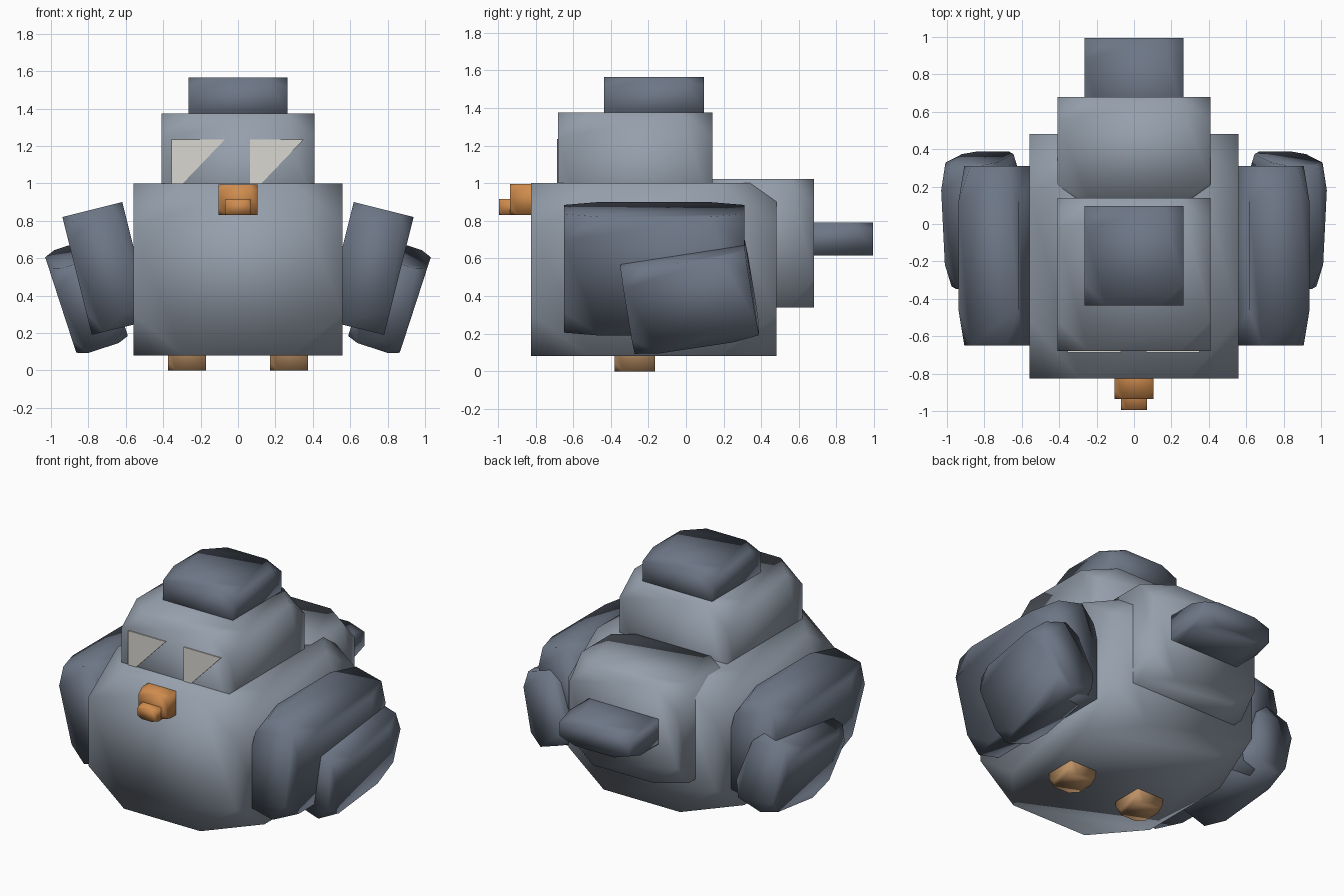
import bpy
import bmesh
from math import radians
from mathutils import Matrix, Vector, Euler

old = bpy.data.objects.get("Cube")
if old:
    bpy.data.objects.remove(old, do_unlink=True)


def material(name, r, g, b):
    m = bpy.data.materials.new(name)
    m.use_nodes = True
    m.diffuse_color = (r, g, b, 1)
    m.node_tree.nodes["Principled BSDF"].inputs["Base Color"].default_value = (r, g, b, 1)
    return m


light_grey = material("light_grey", .30, .345, .41)
dark_grey = material("dark_grey", .15, .18, .235)
orange = material("orange", .62, .26, .075)
tan = material("tan", .50, .28, .13)
off_white = material("off_white", .70, .68, .64)


def finish(name, bm, mat):
    bmesh.ops.recalc_face_normals(bm, faces=bm.faces)
    mesh = bpy.data.meshes.new(name)
    bm.to_mesh(mesh)
    bm.free()
    mesh.materials.append(mat)
    ob = bpy.data.objects.new(name, mesh)
    bpy.context.collection.objects.link(ob)
    return ob


def block(name, mat, centre, size, rot=(0, 0, 0), cut=.22):
    """Soft-shaded box with its eight corners cut off."""
    bm = bmesh.new()
    bmesh.ops.create_cube(bm, size=1)
    bmesh.ops.bevel(bm, geom=bm.verts[:], offset=cut, offset_type='OFFSET',
                    segments=1, profile=.5, affect='VERTICES')
    angles = Euler([radians(a) for a in rot])
    bm.transform(Matrix.LocRotScale(Vector(centre), angles, Vector(size)))
    for f in bm.faces:
        f.smooth = True
    return finish(name, bm, mat)


def span(name, mat, x, y, z, cut=.22):
    """Block given by its limits along each axis."""
    lims = (x, y, z)
    return block(name, mat, [(a + b) / 2 for a, b in lims],
                 [b - a for a, b in lims], cut=cut)


# Body, head, rump
span("body", light_grey, (-.56, .56), (-.825, .48), (.08, 1), cut=.24)
span("head", light_grey, (-.41, .41), (-.68, .14), (.70, 1.375), cut=.2)
span("rump", light_grey, (-.41, .41), (.1, .68), (.34, 1.022))

# Crest and tail
span("crest", dark_grey, (-.265, .265), (-.435, .095), (1.32, 1.565))
span("tail", dark_grey, (-.265, .265), (.46, .995), (.615, .79))

# Beak
span("beak", orange, (-.105, .105), (-.935, -.73), (.83, .995))
span("beak_tip", orange, (-.07, .07), (-.995, -.85), (.83, .915))

# Wings and feet on both sides
for side, s in (("left", 1), ("right", -1)):
    block(side + "_wing", dark_grey, (s * .70, -.17, .545), (.33, .96, .65), (0, s * 14, 0), .2)
    block(side + "_rear_wing", dark_grey, (s * .81, .02, .395), (.29, .67, .48), (9, s * 18, 0), .2)
    span(side + "_foot", tan, sorted((s * .17, s * .375)), (-.38, -.165), (0, .2))


# Eyes: slanted thin plates
for side, x in (("left", .065), ("right", -.355)):
    bm = bmesh.new()
    outline = [(x, 1.0), (x + .06, 1.0), (x + .285, 1.235), (x, 1.235)]
    face = bm.faces.new([bm.verts.new((px, -.679, pz)) for px, pz in outline])
    ext = bmesh.ops.extrude_face_region(bm, geom=[face])
    moved = [v for v in ext["geom"] if isinstance(v, bmesh.types.BMVert)]
    bmesh.ops.translate(bm, verts=moved, vec=(0, -.008, 0))
    finish(side + "_eye", bm, off_white)
